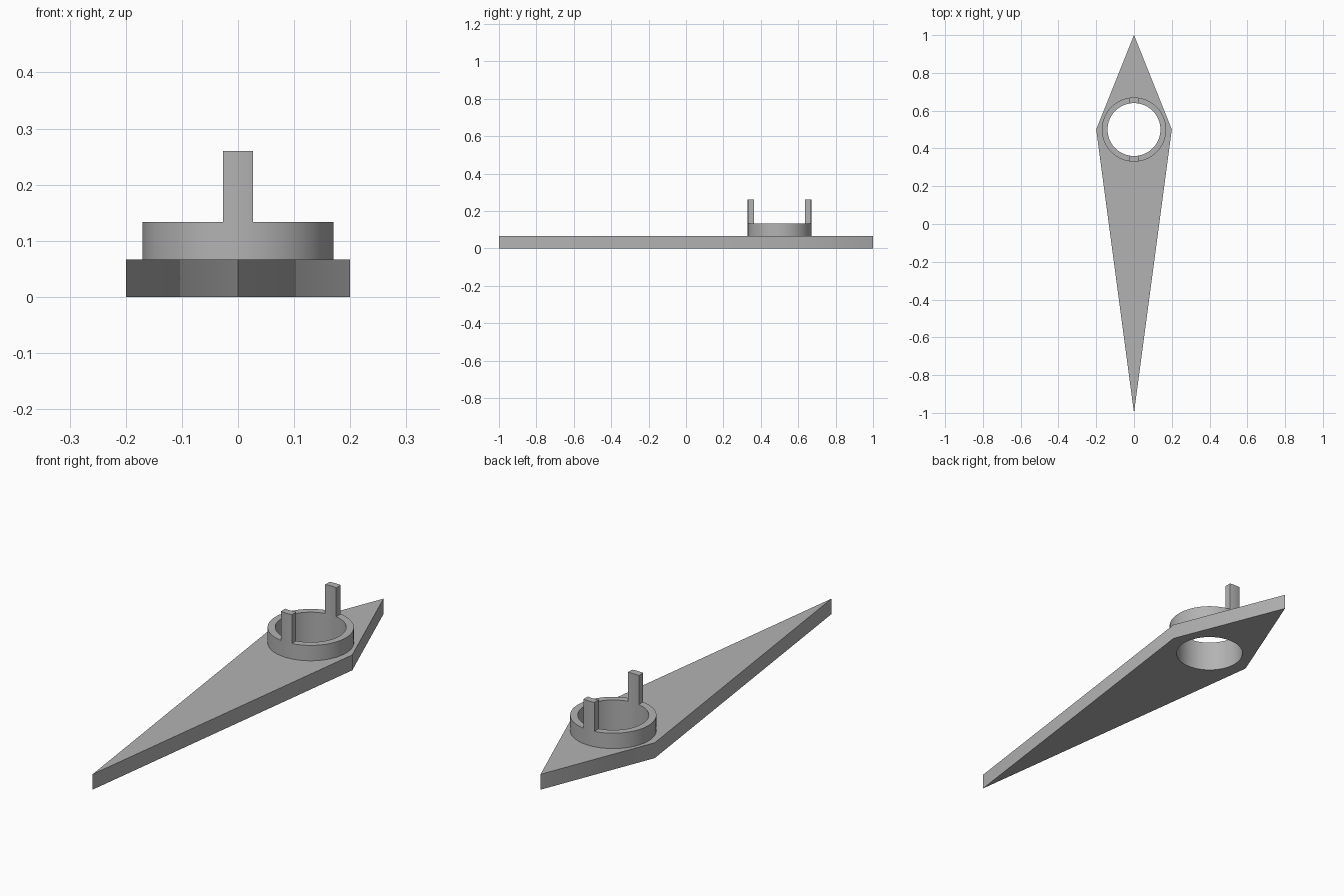
import bpy, bmesh
from math import sin, cos, pi, asin, radians

cube = bpy.data.objects.get("Cube")
if cube:
    bpy.data.objects.remove(cube, do_unlink=True)

grey = bpy.data.materials.new("plain_grey")
grey.use_nodes = True
colour = (0.45, 0.45, 0.45, 1)
grey.diffuse_color = colour
grey.node_tree.nodes["Principled BSDF"].inputs["Base Color"].default_value = colour

CY = 0.5                      # ring centre along y
INNER, OUTER = 0.14, 0.17     # ring radii
PLATE_TOP, RING_TOP, POST_TOP = 0.067, 0.134, 0.26
POST_HALF = 0.0265


def arc(radius, start, end, steps):
    return [(radius * cos(start + (end - start) * i / steps),
             CY + radius * sin(start + (end - start) * i / steps))
            for i in range(steps + 1)]


def circle(radius):
    return arc(radius, 0, 2 * pi, 96)[:-1]


def prism(name, loops, z0, z1):
    """Fill flat outlines (with holes) and extrude them upward."""
    bm = bmesh.new()
    edges = []
    for loop in loops:
        verts = [bm.verts.new((x, y, z0)) for x, y in loop]
        edges += [bm.edges.new((a, b)) for a, b in zip(verts, verts[1:] + verts[:1])]
    bmesh.ops.triangle_fill(bm, edges=edges, use_beauty=True)
    top = bmesh.ops.extrude_face_region(bm, geom=bm.faces[:], use_keep_orig=True)["geom"]
    bmesh.ops.translate(bm, vec=(0, 0, z1 - z0),
                        verts=[v for v in top if isinstance(v, bmesh.types.BMVert)])
    bmesh.ops.recalc_face_normals(bm, faces=bm.faces[:])
    mesh = bpy.data.meshes.new(name)
    bm.to_mesh(mesh)
    bm.free()
    mesh.materials.append(grey)
    obj = bpy.data.objects.new(name, mesh)
    bpy.context.collection.objects.link(obj)
    bpy.ops.object.select_all(action='DESELECT')
    obj.select_set(True)
    bpy.context.view_layer.objects.active = obj
    bpy.ops.object.shade_smooth_by_angle(angle=radians(30))
    return obj


# Kite-shaped plate with a round through-hole
kite = [(0, -1), (0.2, CY), (0, 1), (-0.2, CY)]
prism("pointer_plate", [kite, circle(INNER)], 0, PLATE_TOP)

# Raised collar around the hole
prism("collar_ring", [circle(OUTER), circle(INNER)], PLATE_TOP, RING_TOP)

# Two upright tabs that follow the collar wall, with parallel sides
for name, middle in (("front_tab", -pi / 2), ("back_tab", pi / 2)):
    out, inn = asin(POST_HALF / OUTER), asin(POST_HALF / INNER)
    outline = (arc(OUTER, middle - out, middle + out, 6)
               + arc(INNER, middle + inn, middle - inn, 6))
    prism(name, [outline], RING_TOP, POST_TOP)
